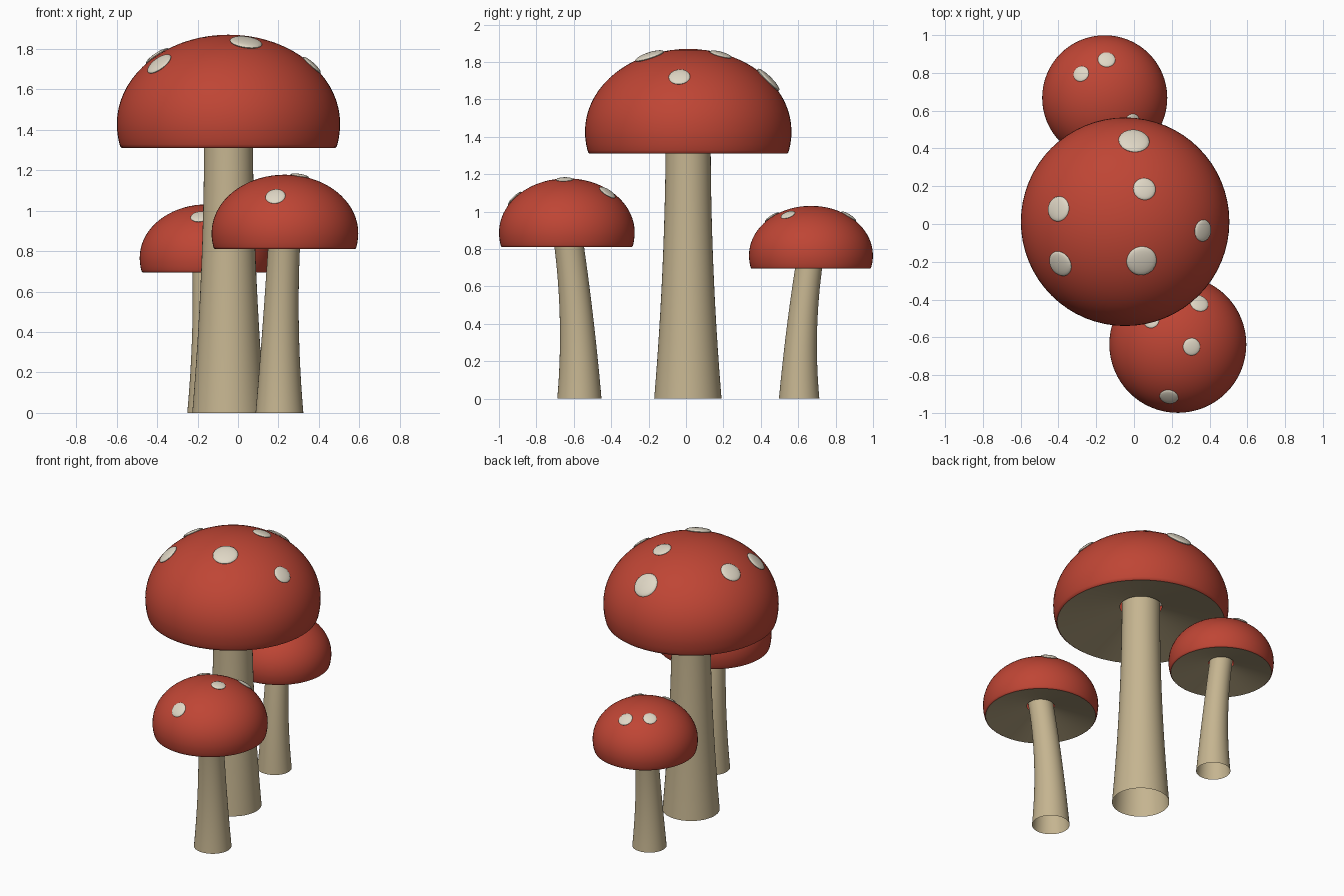
import bpy, bmesh, math
from mathutils import Vector, Matrix

if "Cube" in bpy.data.objects:
    bpy.data.objects.remove(bpy.data.objects["Cube"])


def material(name, rgb):
    m = bpy.data.materials.new(name)
    m.diffuse_color = (*rgb, 1)
    m.use_nodes = True
    m.node_tree.nodes["Principled BSDF"].inputs["Base Color"].default_value = m.diffuse_color
    return m


RED = material("cap_red", (0.52, 0.06, 0.035))
CREAM = material("stem_cream", (0.56, 0.46, 0.28))
GILL = material("gill_brown", (0.42, 0.34, 0.2))
SPOT = material("spot_white", (0.74, 0.68, 0.56))
SEG = 64

# Proportions of the largest cap; the others are scaled from it
R, DOME, LIP, RISE = 0.552, 0.44, 0.12, 0.11


def finish(name, bm, mat):
    bmesh.ops.recalc_face_normals(bm, faces=bm.faces)
    me = bpy.data.meshes.new(name)
    bm.to_mesh(me)
    bm.free()
    me.materials.append(mat)
    ob = bpy.data.objects.new(name, me)
    bpy.context.collection.objects.link(ob)
    bpy.ops.object.select_all(action='DESELECT')
    ob.select_set(True)
    bpy.context.view_layer.objects.active = ob
    bpy.ops.object.shade_smooth_by_angle(angle=math.radians(40))
    return ob


def rings(name, sections, mat):
    """Skin a stack of horizontal circles given as (x, y, z, radius)."""
    bm = bmesh.new()
    loops = []
    for x, y, z, r in sections:
        loops.append([bm.verts.new((x + r * math.cos(2 * math.pi * i / SEG),
                                    y + r * math.sin(2 * math.pi * i / SEG), z))
                      for i in range(SEG)])
    for a, b in zip(loops, loops[1:]):
        for i in range(SEG):
            j = (i + 1) % SEG
            bm.faces.new((a[i], a[j], b[j], b[i]))
    bmesh.ops.remove_doubles(bm, verts=bm.verts, dist=1e-5)
    return finish(name, bm, mat)


def mushroom(name, cx, cy, rim_z, s, base, spots):
    mid = rim_z + LIP * s

    # Cap: rounded lip, then half an ellipsoid
    prof = [(0.527, 0), (0.534, 0.005), (0.539, 0.018), (0.546, 0.05), (0.551, 0.09)]
    prof += [(R * math.cos(a), LIP + DOME * math.sin(a))
             for a in (math.pi / 2 * k / 18 for k in range(19))]
    rings(name + "_cap", [(cx, cy, rim_z + z * s, r * s) for r, z in prof], RED)

    # Gills: shallow hollow underside, open around the stem
    rings(name + "_gills", [(cx, cy, rim_z, 0.527 * s),
                            (cx, cy, rim_z + RISE * s, 0.132 * s)], GILL)

    # Stem: flared open tube that bends towards the cap
    top = rim_z + 0.14 * s
    sec = []
    for k in range(17):
        t = k / 16
        sec.append((base[0] + (cx - base[0]) * t * t, base[1] + (cy - base[1]) * t * t,
                    top * t, (0.12 + 0.06 * (1 - t) ** 2) * s))
    rings(name + "_stem", sec, CREAM)

    # Spots: flattened spheres lying on the dome
    for n, (x, y, r) in enumerate(spots, 1):
        dx, dy = x - cx, y - cy
        h = DOME * s * math.sqrt(max(0, 1 - (dx * dx + dy * dy) / (R * s) ** 2))
        normal = Vector((dx / R ** 2, dy / R ** 2, h / DOME ** 2))
        rot = normal.to_track_quat('Z', 'Y').to_matrix().to_4x4()
        bm = bmesh.new()
        bmesh.ops.create_uvsphere(bm, u_segments=24, v_segments=12, radius=r)
        bm.transform(Matrix.Translation((x, y, mid + h)) @ rot
                     @ Matrix.Diagonal((1, 1, 0.22, 1)))
        finish(f"{name}_spot_{n}", bm, SPOT)


mushroom("large", -0.047, 0.012, 1.31, 1.0, (-0.046, 0.01),
         [(0.0, 0.44, 0.082), (0.055, 0.185, 0.06), (-0.4, 0.08, 0.067),
          (-0.39, -0.21, 0.07), (0.365, -0.035, 0.058), (0.04, -0.195, 0.08)])
mushroom("front", 0.232, -0.637, 0.81, 0.657, (0.205, -0.57),
         [(0.345, -0.42, 0.05), (0.305, -0.65, 0.046), (0.185, -0.915, 0.05),
          (0.093, -0.51, 0.043)])
mushroom("back", -0.155, 0.668, 0.695, 0.6, (-0.143, 0.605),
         [(-0.28, 0.795, 0.043), (-0.145, 0.87, 0.046), (-0.01, 0.545, 0.04),
          (-0.19, 0.459, 0.045)])
